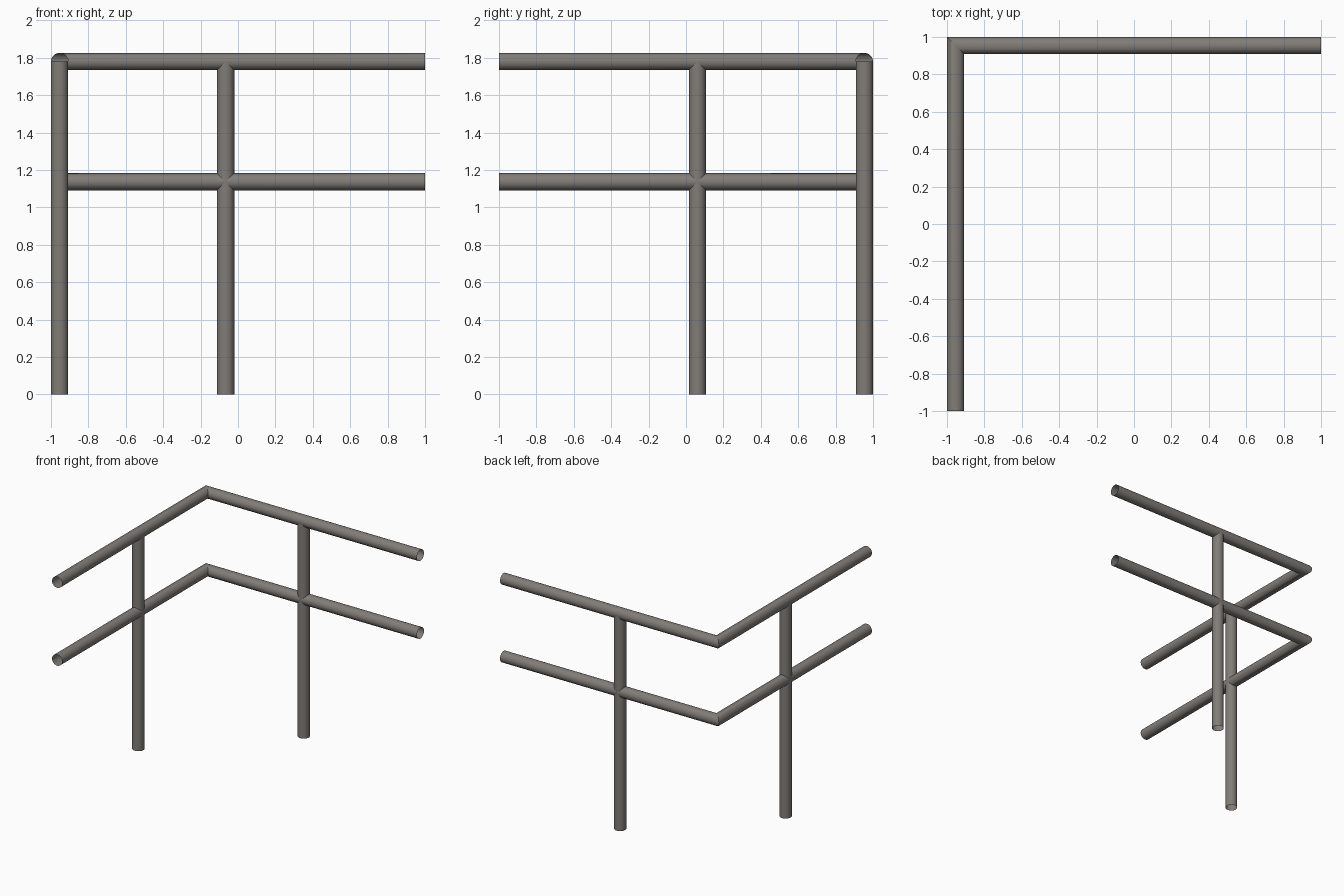
import bpy, bmesh, math
from mathutils import Vector

if "Cube" in bpy.data.objects:
    bpy.data.objects.remove(bpy.data.objects["Cube"])

R = 0.046          # tube radius
C = 1 - R          # rail centre line offset
SIDES = 32
TOP_Z, MID_Z = 1.78, 1.137

steel = bpy.data.materials.new("warm grey steel")
steel.diffuse_color = (0.22, 0.205, 0.19, 1)
steel.use_nodes = True
steel.node_tree.nodes["Principled BSDF"].inputs["Base Color"].default_value = steel.diffuse_color


def finish(name, bm):
    bmesh.ops.recalc_face_normals(bm, faces=bm.faces)
    mesh = bpy.data.meshes.new(name)
    bm.to_mesh(mesh)
    bm.free()
    mesh.materials.append(steel)
    ob = bpy.data.objects.new(name, mesh)
    bpy.context.collection.objects.link(ob)
    bpy.ops.object.select_all(action='DESELECT')
    ob.select_set(True)
    bpy.context.view_layer.objects.active = ob
    bpy.ops.object.shade_smooth_by_angle(angle=math.radians(30))
    return ob


def tube(name, rings):
    """Open pipe: each ring is a (centre, across axis, up axis) triple."""
    bm = bmesh.new()
    loops = []
    for centre, across, up in rings:
        loops.append([bm.verts.new(Vector(centre)
                      + R * math.cos(a) * Vector(across)
                      + R * math.sin(a) * Vector(up))
                      for a in (2 * math.pi * i / SIDES for i in range(SIDES))])
    for a, b in zip(loops, loops[1:]):
        for i in range(SIDES):
            j = (i + 1) % SIDES
            bm.faces.new((a[i], a[j], b[j], b[i]))
    return finish(name, bm)


# Two L-shaped rails with a mitred corner
for name, z in (("handrail", TOP_Z), ("middle_rail", MID_Z)):
    up = (0, 0, 1)
    tube(name, [((-C, -1, z), (-1, 0, 0), up),
                ((-C, C, z), (-1, 1, 0), up),
                ((1, C, z), (0, 1, 0), up)])

# Posts rising into the handrail
for name, x, y in (("back_post", -0.066, C), ("left_post", -C, 0.061)):
    tube(name, [((x, y, 0), (1, 0, 0), (0, 1, 0)),
                ((x, y, TOP_Z), (1, 0, 0), (0, 1, 0))])
